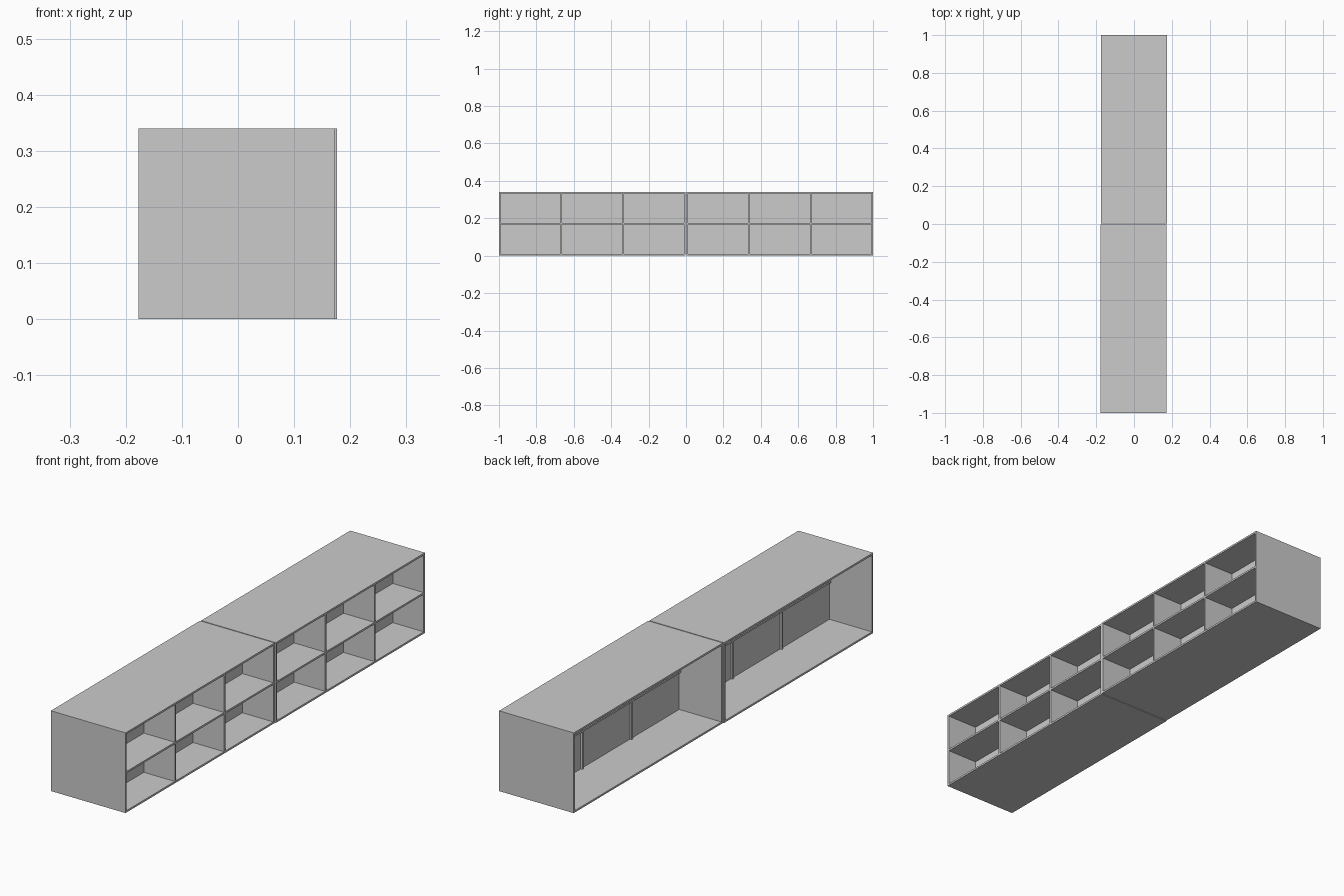
import bpy

if "Cube" in bpy.data.objects:
    bpy.data.objects.remove(bpy.data.objects["Cube"])

T = 0.008        # board thickness
W, L, H = 0.35, 0.998, 0.34
BACK = 0.024     # recessed back panel, seen from the open rear
GRID = 0.016     # shelf and partitions run slightly behind the panel


def box(name, x0, x1, y0, y1, z0, z1):
    bpy.ops.mesh.primitive_cube_add(
        size=1, location=((x0 + x1) / 2, (y0 + y1) / 2, (z0 + z1) / 2))
    ob = bpy.context.object
    ob.name = name
    ob.scale = (x1 - x0, y1 - y0, z1 - z0)
    bpy.ops.object.transform_apply(location=False, rotation=False, scale=True)


def shelf_unit(tag, dx, yc):
    xa, xb = dx - W / 2, dx + W / 2
    ya, yb = yc - L / 2, yc + L / 2
    # outer shell, open to both +x and -x
    box(tag + "_bottom_board", xa, xb, ya, yb, 0, T)
    box(tag + "_top_board", xa, xb, ya, yb, H - T, H)
    box(tag + "_side_a", xa, xb, ya, ya + T, T, H - T)
    box(tag + "_side_b", xa, xb, yb - T, yb, T, H - T)
    # middle shelf
    zm = H / 2
    box(tag + "_middle_shelf", dx + GRID, xb, ya + T, yb - T, zm - T / 2, zm + T / 2)
    # partitions and back panels, split per row
    rows = ((T, zm - T / 2), (zm + T / 2, H - T))
    for r, (z0, z1) in enumerate(rows):
        edges = [ya + T / 2 + i * (L - T) / 3 for i in range(4)]
        for i in (1, 2):
            box(f"{tag}_partition_{r}_{i}", dx + GRID, xb,
                edges[i] - T / 2, edges[i] + T / 2, z0, z1)
        for i in range(3):
            box(f"{tag}_back_panel_{r}_{i}", dx + BACK, dx + BACK + 0.006,
                edges[i] + T / 2, edges[i + 1] - T / 2, z0, z1)


# two units end to end, the near one shifted slightly
shelf_unit("near_unit", -0.002, -0.501)
shelf_unit("far_unit", 0.001, 0.501)
